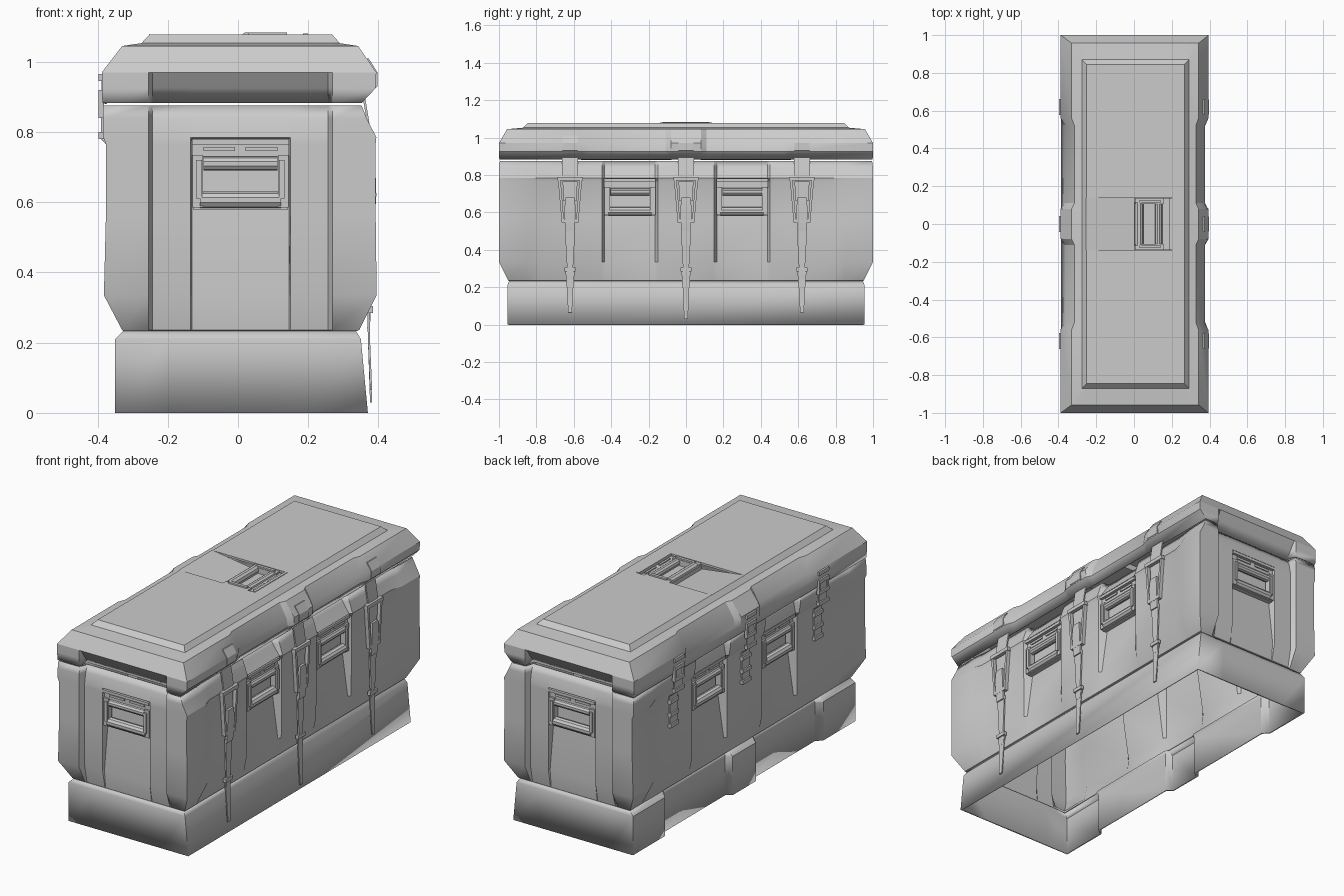
import bpy, bmesh
from mathutils import Matrix, Vector

if "Cube" in bpy.data.objects:
    bpy.data.objects.remove(bpy.data.objects["Cube"])


def sym(half):
    """Mirror a list of (position, zone) stations about zero."""
    return [(-t, k) for t, k in reversed(half)] + half


def finish(bm, name, shell=0.0, angle=0.5):
    bmesh.ops.recalc_face_normals(bm, faces=bm.faces)
    me = bpy.data.meshes.new(name)
    bm.to_mesh(me)
    bm.free()
    ob = bpy.data.objects.new(name, me)
    bpy.context.collection.objects.link(ob)
    if shell:
        m = ob.modifiers.new("shell", 'SOLIDIFY')
        m.thickness = shell
        m.offset = -1
    if angle:
        bpy.ops.object.select_all(action='DESELECT')
        ob.select_set(True)
        bpy.context.view_layer.objects.active = ob
        bpy.ops.object.shade_smooth_by_angle(angle=angle)
    return ob


def loft(name, right, left, end, levels, cap=False):
    """Stack plan outlines; each zone of a side is pushed in by its depth."""
    def clamp(t, lo, hi):
        return max(lo, min(hi, t))
    bm = bmesh.new()
    rings = []
    for z, x0, x1, ey, d in levels:
        g = lambda k: d.get(k, 0)
        p = [(x1 - g(k), clamp(y, -ey, ey)) for y, k in right]
        p += [(clamp(x, x0, x1), ey - g(k)) for x, k in reversed(end)]
        p += [(x0 + g(k), clamp(y, -ey, ey)) for y, k in reversed(left)]
        p += [(clamp(x, x0, x1), -ey + g(k)) for x, k in end]
        rings.append([bm.verts.new((x, y, z)) for x, y in p])
    n = len(rings[0])
    for a, b in zip(rings, rings[1:]):
        for i in range(n):
            j = (i + 1) % n
            bm.faces.new((a[i], a[j], b[j], b[i]))
    if cap:
        bm.faces.new(rings[-1])
    bmesh.ops.remove_doubles(bm, verts=bm.verts, dist=1e-5)
    return finish(bm, name, 0.012)


def box(bm, lo, hi, M=Matrix.Identity(4)):
    lo, hi = Vector(lo), Vector(hi)
    S = Matrix.Diagonal((*(hi - lo), 1))
    bmesh.ops.create_cube(bm, size=1, matrix=M @ Matrix.Translation((lo + hi) / 2) @ S)


def ribbon(bm, path, thick, y, side=1):
    """Strap along (x, z, half width) points, thickened in x."""
    prev = None
    for x, z, w in path:
        ring = [bm.verts.new((side * (x + a), y + b, z))
                for a, b in ((0, -w), (thick, -w), (thick, w), (0, w))]
        if prev:
            for i in range(4):
                j = (i + 1) % 4
                bm.faces.new((prev[i], prev[j], ring[j], ring[i]))
        else:
            bm.faces.new(ring)
        prev = ring
    bm.faces.new(prev)


def prism(name, pts, hw):
    """Extrude an xz profile between -hw and +hw in y."""
    bm = bmesh.new()
    a = [bm.verts.new((x, -hw, z)) for x, z in pts]
    b = [bm.verts.new((x, hw, z)) for x, z in pts]
    bm.faces.new(a)
    bm.faces.new(b)
    for i in range(len(pts)):
        j = (i + 1) % len(pts)
        bm.faces.new((a[i], a[j], b[j], b[i]))
    return finish(bm, name, angle=0)


# Base skirt, open underneath, with two shallow bays on the left side
plain = sym([(1, 'C')])
bays = sym([(.10, 'C'), (.12, 'B'), (.65, 'B'), (.68, 'C'), (1, 'C')])
loft("base_skirt", plain, bays, sym([(.2, 'C')]), [
    (0, -.35, .37, .955, {'B': .03}),
    (.21, -.35, .35, .955, {'B': .03}),
    (.235, -.325, .335, .945, {'B': .01})])

# Body with corner blocks and tapering handle recesses
side = sym([(.15, 'M'), (.165, 'P'), (.435, 'P'), (.45, 'M'), (.78, 'M'), (.85, 'C'), (1, 'C')])
end = [(x + .007, k) for x, k in sym([(.138, 'P'), (.142, 'E'), (.25, 'E'), (.262, 'C')])]
loft("body", side, side, end, [
    (.232, -.325, .335, .945, {}),
    (.236, -.33, .345, .95, {}),
    (.335, -.382, .395, 1, {'M': .03, 'E': .03, 'P': .04}),
    (.57, -.376, .392, 1, {'M': .025, 'E': .03, 'P': .07}),
    (.765, -.376, .392, 1, {'M': .025, 'E': .03, 'P': .07}),
    (.785, -.384, .394, 1, {'M': .02, 'E': .03, 'P': .03}),
    (.84, -.384, .366, 1, {'M': .01, 'E': .04, 'P': .04}),
    (.876, -.384, .352, .995, {'M': .01, 'E': .05, 'P': .05})])

# Lid with stepped, bevelled top
lside = sym([(.08, 'C'), (.11, 'M'), (.52, 'M'), (.56, 'C'), (1, 'C')])
lid = loft("lid", lside, lside, end, [
    (.882, -.386, .352, .998, {'E': .06, 'P': .06}),
    (.925, -.388, .392, 1, {'M': .015, 'E': .03, 'P': .03}),
    (.97, -.388, .394, 1, {'M': .025}),
    (1.045, -.33, .342, .957, {'M': .015}),
    (1.053, -.275, .29, .87, {}),
    (1.078, -.252, .268, .845, {})], cap=True)

# Ramped hand well cut in the lid top
floor = [(-.255, 1.079), (0, 1.045), (.2, 1.045)]
cut = prism("well_cutter", floor + [(.2, 1.12), (-.255, 1.12)], .14)
cut.hide_render = True
cut.hide_set(True)
m = lid.modifiers.new("well", 'BOOLEAN')
m.operation = 'DIFFERENCE'
m.object = cut
bpy.context.view_layer.objects.active = lid
for name in [m.name for m in lid.modifiers]:
    bpy.ops.object.modifier_apply(modifier=name)
bpy.data.objects.remove(cut)
prism("well_floor", floor + [(.2, 1.035), (-.02, 1.035)], .14)


def handle(name, centre, u, v, w):
    """Hinged carry handle; u across, v towards the hinge, w outward."""
    M = Matrix.Translation(centre) @ Matrix((u, v, w)).transposed().to_4x4()
    bm = bmesh.new()
    box(bm, (-.138, .085, 0), (.138, .1, .045), M)
    box(bm, (-.138, .05, 0), (.138, .09, .03), M)
    for s in (-1, 1):
        box(bm, (s * .06 - .045, .066, .028), (s * .06 + .045, .078, .036), M)
        box(bm, (s * .122 - .015, -.095, .008), (s * .122 + .015, .055, .04), M)
        box(bm, (s * .118 - .008, -.07, .02), (s * .118 + .008, .04, .048), M)
    R = Matrix.Rotation(1.5708, 4, 'Y')
    for vv, r, ln in ((-.074, .024, .23), (.03, .02, .21)):
        bmesh.ops.create_cone(bm, cap_ends=True, segments=10, radius1=r, radius2=r, depth=ln,
                              matrix=M @ Matrix.Translation((0, vv, .024)) @ R)
    box(bm, (-.135, -.1, .004), (.135, -.092, .03), M)
    finish(bm, name)


X, Y, Z = Vector((1, 0, 0)), Vector((0, 1, 0)), Vector((0, 0, 1))
for s, tag in ((-1, "front"), (1, "back")):
    handle(tag + "_handle", (.007, s * .93, .68), X, Z, s * Y)
    for y in (-.3, .3):
        handle("side_handle", (.322 if s > 0 else -.306, y, .68), Y, Z, s * X)
handle("top_handle", (.1, 0, 1.036), Y, X, Z)

# Strap latches on the right side
for y in (-.62, 0, .62):
    bm = bmesh.new()
    ribbon(bm, [(.365, 1.01, .04), (.39, .97, .04), (.39, .93, .04),
                (.355, .9, .042), (.365, .84, .042), (.374, .775, .042)], .007, y)
    box(bm, (.368, y - .068, .77), (.392, y + .068, .79))
    for s in (-1, 1):
        rail = [bm.verts.new((x, y + s * b, z)) for x in (.37, .39)
                for b, z in ((.05, .77), (.064, .77), (.045, .55), (.032, .55))]
        bmesh.ops.convex_hull(bm, input=rail)
    box(bm, (.37, y - .045, .545), (.39, y + .045, .565))
    ribbon(bm, [(.366, .765, .04), (.366, .66, .034)], .012, y)
    ribbon(bm, [(.38, .68, .024), (.382, .62, .03), (.374, .5, .026)], .012, y)
    ribbon(bm, [(.372, .52, .028), (.37, .3, .016), (.368, .24, .02)], .008, y)
    box(bm, (.366, y - .03, .285), (.384, y + .03, .305))
    ribbon(bm, [(.368, .3, .026), (.37, .21, .018), (.376, .03 if y == 0 else .065, .01)], .006, y)
    finish(bm, "strap_latch")

# Ladder hinges on the left side
for y in (-.62, 0, .62):
    bm = bmesh.new()
    ribbon(bm, [(.365, .99, .035), (.382, .965, .035), (.385, .78, .035), (.354, .75, .035),
                (.354, .58, .03)], .006, y, -1)
    for z in (.955, .91, .85, .79):
        box(bm, (-.398, y - .042, z - .01), (-.38, y + .042, z + .01))
    for s in (-1, 1):
        box(bm, (-.397, y + s * .036 - .006, .85), (-.382, y + s * .036 + .006, .91))
    for z in (.72, .65, .59):
        box(bm, (-.368, y - .036, z - .01), (-.35, y + .036, z + .01))
    finish(bm, "rear_hinge")
